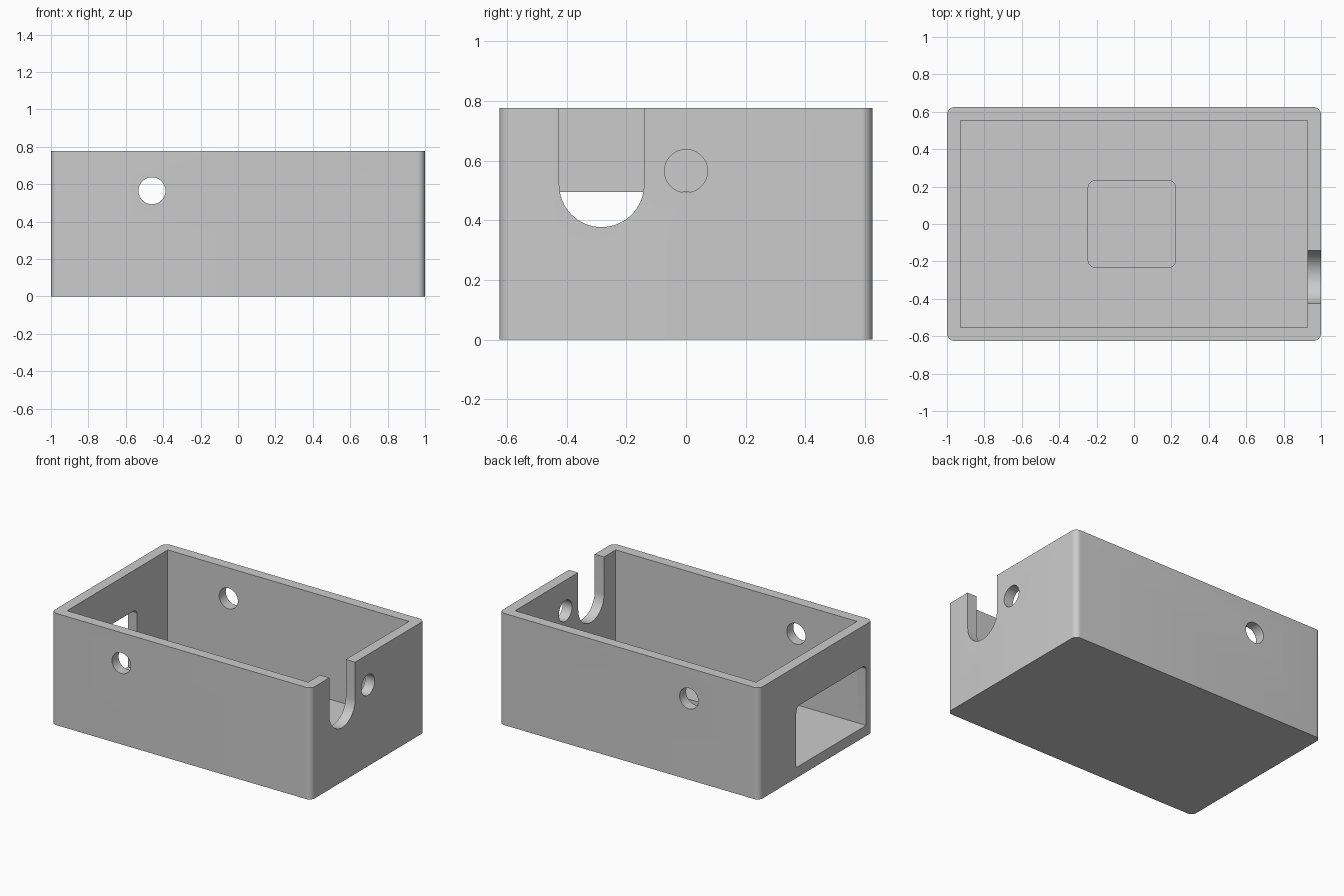
import bpy
import bmesh
from math import pi, cos, sin
from mathutils import Vector

cube = bpy.data.objects.get("Cube")
if cube:
    bpy.data.objects.remove(cube, do_unlink=True)

grey = bpy.data.materials.new("light grey")
grey.use_nodes = True
colour = (0.6, 0.6, 0.6, 1)
grey.diffuse_color = colour
grey.node_tree.nodes["Principled BSDF"].inputs["Base Color"].default_value = colour

WIDTH, DEPTH, HEIGHT = 2.0, 1.25, 0.777
WALL = 0.072
HOLE_Z, HOLE_R = 0.565, 0.072


def arc(cx, cy, r, start, end, steps):
    angles = [start + (end - start) * i / steps for i in range(steps + 1)]
    return [(cx + r * cos(a), cy + r * sin(a)) for a in angles]


def rounded_rect(x0, x1, y0, y1, r):
    corners = [(x1 - r, y1 - r), (x0 + r, y1 - r), (x0 + r, y0 + r), (x1 - r, y0 + r)]
    points = []
    for i, (cx, cy) in enumerate(corners):
        points += arc(cx, cy, r, i * pi / 2, (i + 1) * pi / 2, 8)
    return points


def prism(name, profile, axis, start, end):
    """Extrude a closed profile along x, y or z."""
    place = {
        "x": lambda a, b, t: (t, a, b),
        "y": lambda a, b, t: (a, t, b),
        "z": lambda a, b, t: (a, b, t),
    }[axis]
    bm = bmesh.new()
    face = bm.faces.new([bm.verts.new(place(a, b, start)) for a, b in profile])
    grown = bmesh.ops.extrude_face_region(bm, geom=[face])["geom"]
    shift = Vector(place(0, 0, end - start))
    bmesh.ops.translate(bm, vec=shift, verts=[v for v in grown if isinstance(v, bmesh.types.BMVert)])
    bmesh.ops.recalc_face_normals(bm, faces=bm.faces)
    mesh = bpy.data.meshes.new(name)
    bm.to_mesh(mesh)
    bm.free()
    mesh.materials.append(grey)
    obj = bpy.data.objects.new(name, mesh)
    bpy.context.collection.objects.link(obj)
    return obj


def box_profile(x0, x1, y0, y1):
    return [(x0, y0), (x1, y0), (x1, y1), (x0, y1)]


def cut(target, cutter):
    cutter.hide_render = True
    mod = target.modifiers.new(cutter.name, "BOOLEAN")
    mod.operation = "DIFFERENCE"
    mod.solver = "EXACT"
    mod.object = cutter
    bpy.context.view_layer.objects.active = target
    bpy.ops.object.modifier_apply(modifier=mod.name)
    bpy.data.objects.remove(cutter, do_unlink=True)


# Outer body with rounded upright corners
hx, hy = WIDTH / 2, DEPTH / 2
body = prism("open_enclosure", rounded_rect(-hx, hx, -hy, hy, 0.04), "z", 0, HEIGHT)

# Square-cornered cavity and shallow floor pocket
ix, iy = hx - WALL, hy - WALL
cut(body, prism("cavity", box_profile(-ix, ix, -iy, iy), "z", WALL, 1))
cut(body, prism("floor_pocket", rounded_rect(-0.245, 0.222, -0.233, 0.233, 0.04), "z", WALL / 2, 0.2))

# Round holes: one bore through front and back walls, one in the left wall
cut(body, prism("cross_bore", arc(-0.46, HOLE_Z, HOLE_R, 0, 2 * pi, 48)[:-1], "y", -1, 1))
cut(body, prism("left_hole", arc(0, HOLE_Z, HOLE_R, 0, 2 * pi, 48)[:-1], "x", 0.8, 1.2))

# U-shaped cable notch, open at the rim
ny, nr = -0.283, 0.142
notch = arc(ny, 0.519, nr, pi, 2 * pi, 32) + [(ny + nr, 1), (ny - nr, 1)]
cut(body, prism("cable_notch", notch, "x", 0.8, 1.2))

# Window in the right wall, rounded at its upper corners
y0, y1, top, r = -iy + 0.001, 0.217, 0.495, 0.04
window = [(y0, WALL + 0.001), (y1, WALL + 0.001)]
window += arc(y1 - r, top - r, r, 0, pi / 2, 8)
window += arc(y0 + r, top - r, r, pi / 2, pi, 8)
cut(body, prism("window", window, "x", -1.2, -0.8))

# Smooth curved walls, sharp edges
bpy.ops.object.select_all(action="DESELECT")
body.select_set(True)
bpy.context.view_layer.objects.active = body
bpy.ops.object.shade_smooth_by_angle(angle=pi / 6)
